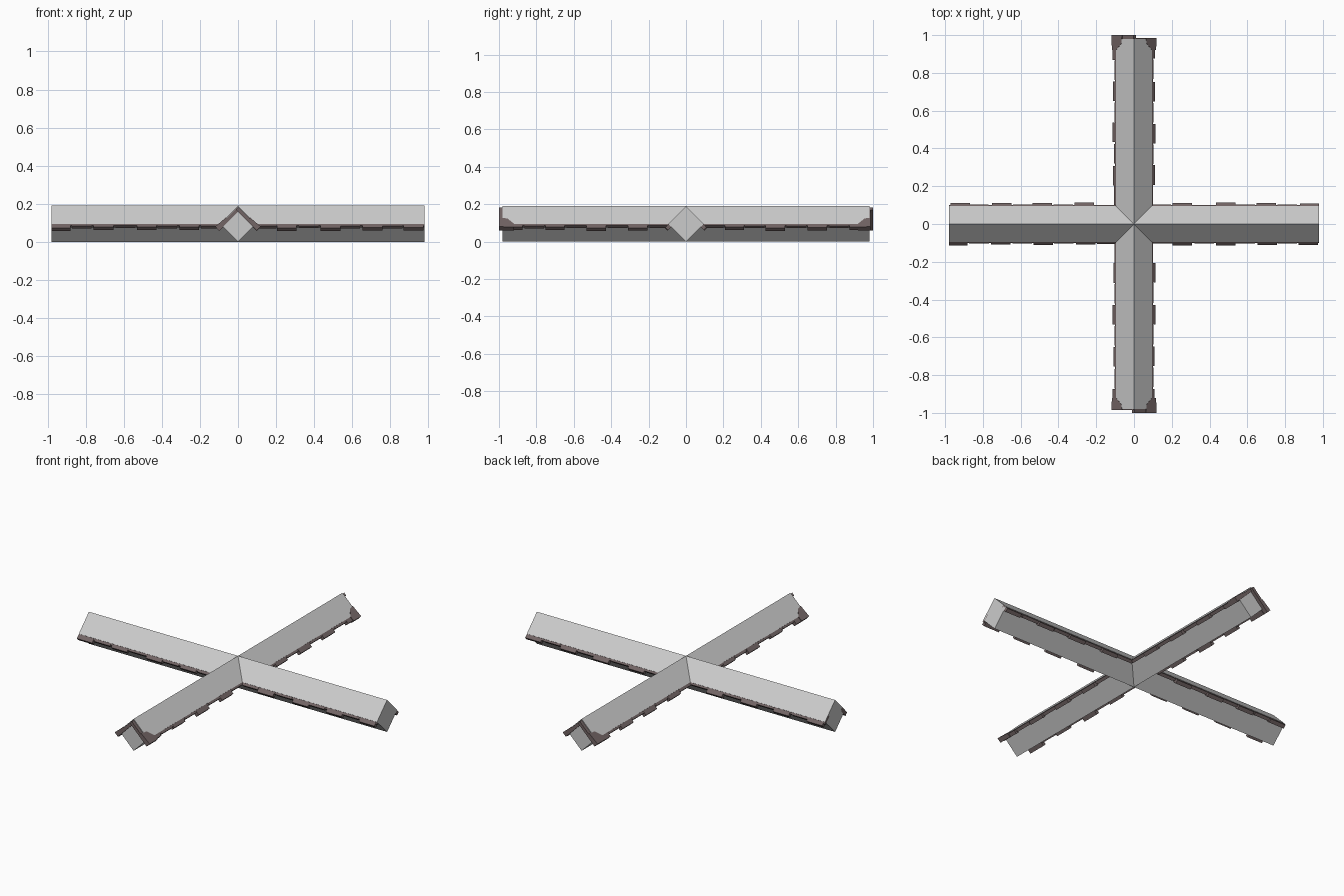
import bpy, bmesh, math, random
from mathutils import Matrix, Vector

if "Cube" in bpy.data.objects:
    bpy.data.objects.remove(bpy.data.objects["Cube"])

random.seed(4)
H = 0.095      # half width of the diamond section
L = 0.98       # arm length
R2 = math.sqrt(0.5)

tile_mat = bpy.data.materials.new("tile_brown")
tile_mat.diffuse_color = (0.17, 0.13, 0.13, 1)
tile_mat.use_nodes = True
tile_mat.node_tree.nodes["Principled BSDF"].inputs["Base Color"].default_value = tile_mat.diffuse_color


def finish(bm, name, mat=None):
    bmesh.ops.recalc_face_normals(bm, faces=bm.faces)
    me = bpy.data.meshes.new(name)
    bm.to_mesh(me)
    bm.free()
    ob = bpy.data.objects.new(name, me)
    bpy.context.collection.objects.link(ob)
    if mat:
        me.materials.append(mat)
    return ob


def slope(t, u, n, s):
    # t along the arm, u down the slope from the eave, n out of the slope
    return Vector((t, s * (H + (u + n) * R2), H + (n - u) * R2))


def prism(bm, rot, s, outline, n0, n1):
    # outline of (t, u) or (t, u, lift) points, thickened between n0 and n1
    top, bot = [], []
    for p in outline:
        lift = p[2] if len(p) > 2 else 0
        top.append(bm.verts.new(rot @ slope(p[0], p[1], n1 + lift, s)))
        bot.append(bm.verts.new(rot @ slope(p[0], p[1], n0, s)))
    bm.faces.new(top)
    bm.faces.new(bot[::-1])
    k = len(top)
    for i in range(k):
        j = (i + 1) % k
        bm.faces.new((top[i], bot[i], bot[j], top[j]))


def rect(t0, t1, u0, u1):
    return [(t0, u0), (t1, u0), (t1, u1), (t0, u1)]


# Crossed diamond beams, mitred at the centre
bm = bmesh.new()
for k in range(4):
    rot = Matrix.Rotation(k * math.pi / 2, 3, 'Z')
    section = [(0, 2 * H), (H, H), (0, 0), (-H, H)]
    outer = [bm.verts.new(rot @ Vector((L, y, z))) for y, z in section]
    inner = [bm.verts.new(rot @ Vector((abs(y), y, z))) for y, z in section]
    bm.faces.new(outer)
    for i in range(4):
        j = (i + 1) % 4
        bm.faces.new((outer[i], inner[i], inner[j], outer[j]))
bmesh.ops.remove_doubles(bm, verts=bm.verts, dist=1e-4)
finish(bm, "cross_beams")

# Uneven rows of eave tiles on both sides of every arm
bm = bmesh.new()
for k in range(4):
    rot = Matrix.Rotation(k * math.pi / 2, 3, 'Z')
    for s in (1, -1):
        prism(bm, rot, s, rect(0.09, L, -0.04, 0.010), -0.017, -0.003)
        count = 8
        pitch = (L - 0.09) / count
        for i in range(count):
            t0 = 0.09 + i * pitch
            proud = i % 2 == 1
            u1 = random.uniform(0.021, 0.030) if proud else random.uniform(0.011, 0.016)
            n0 = -0.024 if proud else -0.020
            t0 += random.uniform(0, 0.012)
            prism(bm, rot, s, rect(t0, min(L, t0 + pitch * 0.93), -0.03, u1), n0, -0.002)
finish(bm, "eave_tiles", tile_mat)

# Verge boards and raised corner tiles on the front and back ends
bm = bmesh.new()
for k in (1, 3):
    rot = Matrix.Rotation(k * math.pi / 2, 3, 'Z')
    for s, end in ((1, 1.0), (-1, 0.986)):
        prism(bm, rot, s, rect(0.92, end, -0.128, 0.028), -0.022, -0.004)
        prism(bm, rot, s, [(0.92, 0.0), (0.955, -0.04), (end, -0.045),
                           (end, 0.028, 0.006), (0.92, 0.028, 0.002)], -0.020, 0.001)
finish(bm, "end_verge_tiles", tile_mat)
